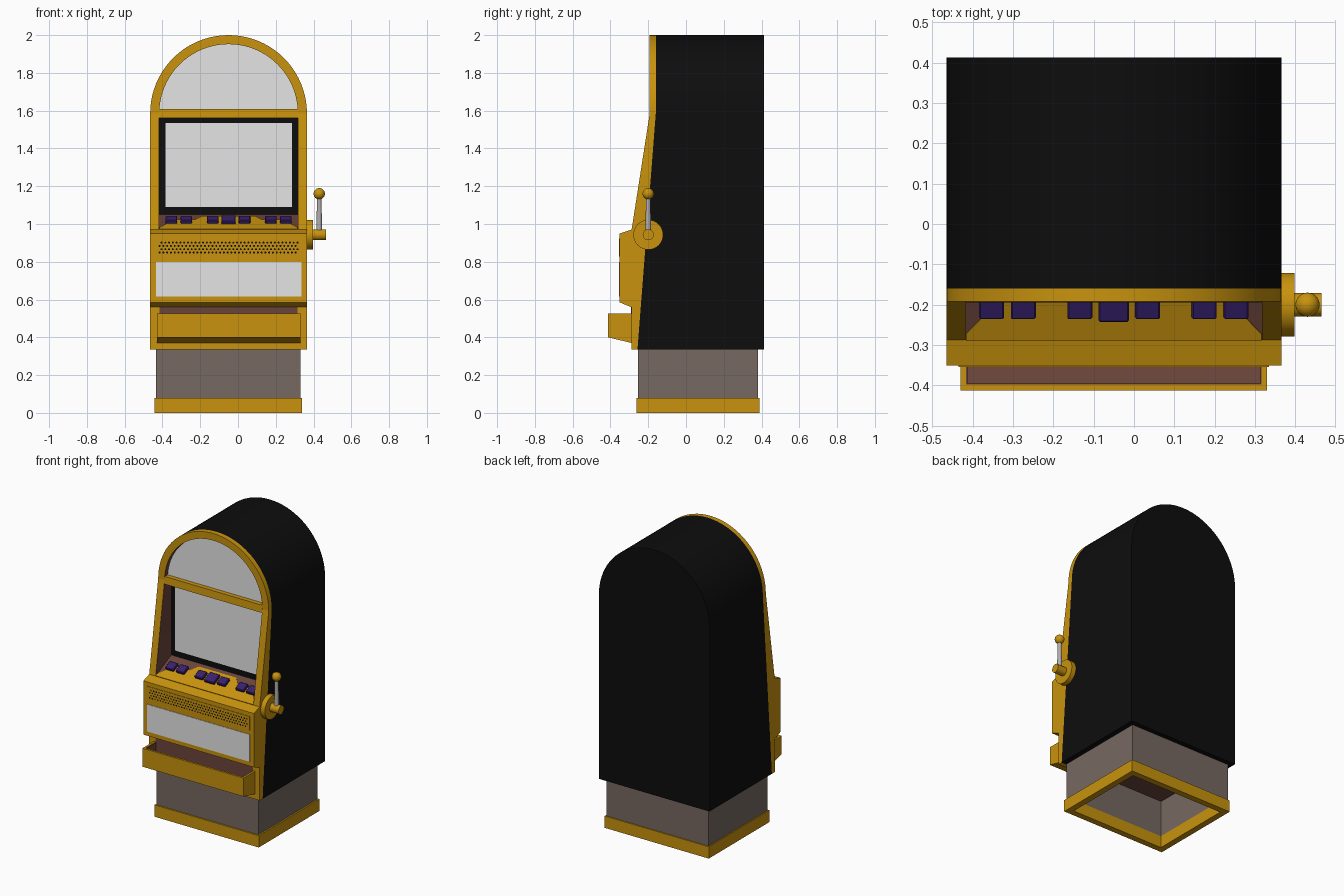
import bpy, bmesh, math
from mathutils import Matrix, Vector

if "Cube" in bpy.data.objects:
    bpy.data.objects.remove(bpy.data.objects["Cube"])


def material(name, rgb):
    m = bpy.data.materials.new(name)
    m.diffuse_color = (*rgb, 1)
    m.use_nodes = True
    m.node_tree.nodes["Principled BSDF"].inputs["Base Color"].default_value = m.diffuse_color
    return m


GOLD = material("gold", (0.58, 0.29, 0.004))
BLACK = material("black", (0.004, 0.004, 0.004))
BROWN = material("brown", (0.145, 0.058, 0.043))
TAUPE = material("taupe", (0.18, 0.14, 0.12))
GLASS = material("pale_panel", (0.78, 0.78, 0.78))
PURPLE = material("purple", (0.04, 0.015, 0.16))
STEEL = material("steel", (0.45, 0.42, 0.42))

CX, ZC, BOT, KNEE, BACK = -0.05, 1.585, 0.335, 0.97, 0.413
R_OUT, R_IN = 0.415, 0.367


def finish(name, bm, mat, smooth=False, fix=True):
    if fix:
        bmesh.ops.recalc_face_normals(bm, faces=bm.faces)
    me = bpy.data.meshes.new(name)
    bm.to_mesh(me)
    bm.free()
    me.materials.append(mat)
    ob = bpy.data.objects.new(name, me)
    bpy.context.collection.objects.link(ob)
    if smooth:
        bpy.ops.object.select_all(action='DESELECT')
        ob.select_set(True)
        bpy.context.view_layer.objects.active = ob
        bpy.ops.object.shade_smooth_by_angle(angle=math.radians(35))
    return ob


def box(name, x, y, z, mat):
    bm = bmesh.new()
    size = Vector((x[1] - x[0], y[1] - y[0], z[1] - z[0]))
    mid = Vector((x[0] + x[1], y[0] + y[1], z[0] + z[1])) / 2
    bmesh.ops.create_cube(bm, size=1, matrix=Matrix.Translation(mid) @ Matrix.Diagonal((*size, 1)))
    return finish(name, bm, mat)


def loft(name, loops, mat, caps=(), closed=True, smooth=False):
    """Skin between matching point loops, capping the listed loop indices."""
    bm = bmesh.new()
    rows = [[bm.verts.new(p) for p in l] for l in loops]
    n = len(rows[0])
    for a, b in zip(rows, rows[1:]):
        for i in range(n if closed else n - 1):
            j = (i + 1) % n
            bm.faces.new((a[i], a[j], b[j], b[i]))
    for c in caps:
        bm.faces.new(rows[c])
    return finish(name, bm, mat, smooth)


def prism(name, pts, x0, x1, mat):
    return loft(name, [[(x, y, z) for y, z in pts] for x in (x0, x1)], mat, (0, 1))


def round_part(name, r0, r1, depth, loc, mat, axis='Z', seg=32):
    bm = bmesh.new()
    rot = Matrix.Rotation(math.pi / 2, 4, 'Y') if axis == 'X' else Matrix()
    bmesh.ops.create_cone(bm, cap_ends=True, segments=seg, radius1=r0, radius2=r1, depth=depth,
                          matrix=Matrix.Translation(loc) @ rot)
    return finish(name, bm, mat, True)


def arch(r, n=40):
    """Tombstone outline in x, z."""
    arc = [(CX - r * math.cos(math.pi * i / n), ZC + r * math.sin(math.pi * i / n)) for i in range(n + 1)]
    return [(CX - r, BOT), (CX - r, KNEE)] + arc + [(CX + r, KNEE), (CX + r, BOT)]


def shell_y(z):
    return -0.16 - 0.097 * max(0, (ZC - z) / (ZC - BOT))


def frame_y(z):
    return -0.192 - 0.096 * min(1, max(0, (ZC - z) / (ZC - KNEE)))


def at(outline, f):
    return [(x, f(z), z) for x, z in outline]


# Cabinet shell and the golden front frame
outer, inner = arch(R_OUT), arch(R_IN)
loft("cabinet_shell", [at(outer, lambda z: BACK), at(outer, shell_y)], BLACK, (0,), smooth=True)
loft("front_frame_edge", [at(outer, shell_y), at(outer, frame_y)], GOLD, smooth=True)
loft("front_frame_face", [at(outer, frame_y), at(inner, frame_y)], GOLD, closed=False)
loft("recess_walls", [at(inner[1:-1], frame_y), at(inner[1:-1], lambda z: -0.11)], BROWN,
     closed=False, smooth=True)
XL, XR = CX - R_IN, CX + R_IN
box("lower_front", (XL, XR), (-0.288, -0.25), (BOT, KNEE), GOLD)
box("cabinet_floor", (CX - 0.41, CX + 0.41), (-0.25, 0.41), (BOT, BOT + 0.01), BLACK)

# Arched top panel, crossbar and screen
top = [(XL, 1.61)] + [p for p in inner if p[1] > 1.615] + [(XR, 1.61)]
loft("top_panel", [at(top, lambda z: -0.16), at(top, lambda z: -0.155)], GLASS, (0, 1))
prism("crossbar", [(-0.191, 1.61), (-0.195, 1.56), (-0.11, 1.56), (-0.11, 1.61)], XL, XR, GOLD)
box("screen_surround", (XL, XR), (-0.12, -0.10), (1.03, 1.57), BLACK)
box("screen", (CX - 0.335, CX + 0.335), (-0.124, -0.119), (1.09, 1.535), GLASS)

# Button deck: brown slope, golden plate with stepped outline
SLOPE = math.atan2(0.08, 0.168)


def deck(x, t, up):
    return Vector((x, -0.288 + 0.168 * t - up * math.sin(SLOPE), 0.97 + 0.08 * t + up * math.cos(SLOPE)))


prism("deck_base", [(-0.288, 0.97), (-0.12, 1.05), (-0.12, 0.97)], XL, XR, BROWN)
half = [(0.366, 0), (0.366, 0.1), (0.33, 0.32), (0.33, 0.6), (0.18, 0.6), (0.14, 0.85)]
plate = half + [(-x, t) for x, t in reversed(half)]
loft("deck_plate", [[deck(CX + x, t, u) for x, t in plate] for u in (0, 0.005)], GOLD, (0, 1))

# Buttons
for i, (x, w, l) in enumerate([(-0.303, .062, .06), (-0.224, .062, .06), (-0.084, .062, .06), (0, .076, .075),
                               (0.084, .062, .06), (0.224, .062, .06), (0.303, .062, .06)]):
    bm = bmesh.new()
    m = Matrix.Translation(deck(CX + x, 0.52, 0.011)) @ Matrix.Rotation(SLOPE, 4, 'X')
    bmesh.ops.create_cube(bm, size=1, matrix=m @ Matrix.Diagonal((w, l, 0.022, 1)))
    bmesh.ops.bevel(bm, geom=bm.edges[:], offset=0.004, segments=1, affect='EDGES')
    finish(f"button_{i + 1}", bm, PURPLE)

# Console with speaker grille and lower panel
prism("console", [(-0.28, 0.972), (-0.29, 0.97), (-0.351, 0.95), (-0.351, 0.585), (-0.29, 0.56), (-0.28, 0.56)],
      CX - R_OUT, CX + R_OUT, GOLD)
box("lower_panel", (CX - 0.385, CX + 0.385), (-0.354, -0.349), (0.615, 0.80), GLASS)
box("speaker_grille", (CX - 0.385, CX + 0.385), (-0.354, -0.349), (0.828, 0.922), GOLD)
bm = bmesh.new()
for row in range(4):
    for col in range(37):
        x = CX - 0.365 + 0.02 * col + (0.01 if row % 2 else 0)
        m = Matrix.Translation((x, -0.3545, 0.849 + 0.0175 * row)) @ Matrix.Rotation(math.pi / 2, 4, 'X')
        bmesh.ops.create_circle(bm, cap_ends=True, segments=8, radius=0.0055, matrix=m)
finish("grille_holes", bm, BLACK, fix=False)

# Coin tray, open at the top, brown inside
TL, TR = CX - 0.38, CX + 0.38
side = [(-0.28, 0.525), (-0.412, 0.525), (-0.412, 0.40), (-0.28, 0.368)]
for name, x in (("left", TL), ("right", TR - 0.014)):
    prism(f"tray_{name}_wall", side, x, x + 0.014, GOLD)
prism("tray_front", [(-0.412, 0.525), (-0.412, 0.40), (-0.398, 0.397), (-0.398, 0.525)], TL, TR, GOLD)
prism("tray_floor", [(-0.412, 0.40), (-0.28, 0.368), (-0.28, 0.38), (-0.412, 0.412)], TL, TR, GOLD)
IL, IR = TL + 0.014, TR - 0.014
prism("tray_floor_lining", [(-0.398, 0.405), (-0.28, 0.378), (-0.28, 0.386), (-0.398, 0.413)], IL, IR, BROWN)
box("tray_front_lining", (IL, IR), (-0.399, -0.395), (0.405, 0.522), BROWN)
box("tray_back_lining", (IL, IR), (-0.292, -0.287), (0.38, 0.56), BROWN)
for name, x in (("left", IL), ("right", IR - 0.004)):
    box(f"tray_{name}_lining", (x, x + 0.004), (-0.397, -0.288), (0.41, 0.522), BROWN)


# Hollow pedestal and golden plinth
def tube(name, x, y, z, wall, mat):
    def ring(d, h):
        return [(x[0] + d, y[0] + d, h), (x[1] - d, y[0] + d, h), (x[1] - d, y[1] - d, h), (x[0] + d, y[1] - d, h)]
    loft(name, [ring(0, z[0]), ring(0, z[1]), ring(wall, z[1]), ring(wall, z[0]), ring(0, z[0])], mat)


tube("pedestal", (-0.435, 0.33), (-0.253, 0.38), (0.01, BOT + 0.005), 0.03, TAUPE)
tube("plinth", (-0.443, 0.34), (-0.263, 0.388), (0, 0.08), 0.042, GOLD)
box("pedestal_ceiling", (-0.41, 0.305), (-0.23, 0.355), (BOT - 0.006, BOT), BROWN)

# Pull lever on the right side
LY, LZ = -0.2, 0.943
round_part("lever_disc", 0.079, 0.079, 0.045, (0.375, LY, LZ), GOLD, 'X', 40)
round_part("lever_hub", 0.029, 0.029, 0.085, (0.4225, LY, LZ), GOLD, 'X')
round_part("lever_rod", 0.016, 0.011, 0.22, (0.43, LY, 1.05), STEEL)
bm = bmesh.new()
bmesh.ops.create_uvsphere(bm, u_segments=24, v_segments=14, radius=0.03,
                          matrix=Matrix.Translation((0.43, LY, 1.16)))
finish("lever_knob", bm, GOLD, True)
